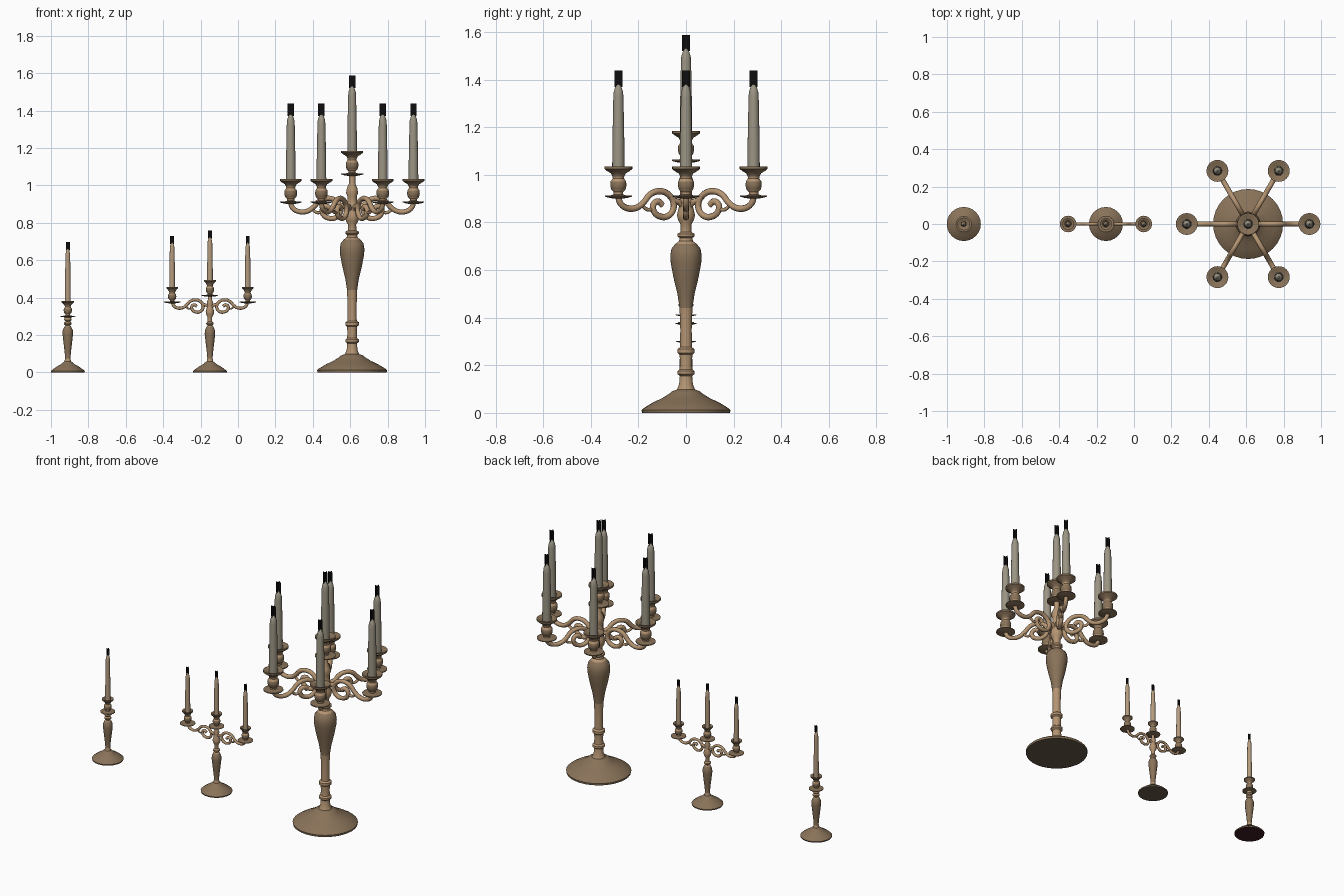
import bpy, bmesh, math
from mathutils import Vector

if "Cube" in bpy.data.objects:
    bpy.data.objects.remove(bpy.data.objects["Cube"])


def material(name, rgb):
    m = bpy.data.materials.new(name)
    m.diffuse_color = (*rgb, 1)
    m.use_nodes = True
    m.node_tree.nodes["Principled BSDF"].inputs["Base Color"].default_value = m.diffuse_color
    return m


BRONZE = material("dark bronze", (0.25, 0.17, 0.10))
BRASS = material("light bronze", (0.46, 0.30, 0.17))
GREY_WAX = material("grey wax", (0.33, 0.30, 0.23))
TAN_WAX = material("tan wax", (0.46, 0.33, 0.21))
BLACK = material("black wick", (0.004, 0.004, 0.004))
FELT = material("red felt", (0.05, 0.012, 0.016))
UNDER = material("dark underside", (0.13, 0.10, 0.06))


def finish(name, bm, mats, loc, smooth=True):
    me = bpy.data.meshes.new(name)
    bm.to_mesh(me)
    bm.free()
    for m in mats:
        me.materials.append(m)
    ob = bpy.data.objects.new(name, me)
    bpy.context.collection.objects.link(ob)
    ob.location = loc
    if smooth:
        bpy.context.view_layer.objects.active = ob
        ob.select_set(True)
        bpy.ops.object.shade_smooth_by_angle(angle=math.radians(40))
        ob.select_set(False)
    return ob


def lathe(name, profile, mats, loc, rule=None, sides=24):
    """Turn a (radius, height) profile about z; rule(centre, normal) picks the slot."""
    bm = bmesh.new()
    rings = []
    for r, z in profile:
        rings.append([bm.verts.new((r * math.cos(math.tau * i / sides),
                                    r * math.sin(math.tau * i / sides), z))
                      for i in range(sides)])
    for a, b in zip(rings, rings[1:]):
        for i in range(sides):
            j = (i + 1) % sides
            bm.faces.new((a[i], a[j], b[j], b[i]))
    bm.faces.new(rings[0][::-1])
    bm.faces.new(rings[-1])
    bm.normal_update()
    if rule:
        for f in bm.faces:
            f.material_index = rule(f.calc_center_median(), f.normal)
    return finish(name, bm, mats, loc)


def holder(prefix, loc, s, dish, rim, candle_h, wax, r_candle, flame):
    """Drip dish, cup, candle and crossed wick plates; s is the cup height."""
    cup = [(0.14, -0.04), (dish * 0.7, -0.01), (dish, 0.03), (dish, 0.07), (dish * 0.6, 0.06),
           (0.15, 0.10), (0.15, 0.17), (0.23, 0.25), (0.26, 0.38), (0.25, 0.52), (0.18, 0.62),
           (0.19, 0.68), (0.24, 0.78), (rim * 0.8, 0.85), (rim, 0.92), (rim, 1.0),
           (rim * 0.8, 0.99), (0.21, 0.90)]
    lathe(prefix + "_cup", [(r * s, z * s) for r, z in cup], [BRONZE, BRASS], loc,
          lambda c, n: 1 if 0.10 * s < c.z < 0.22 * s or 0.55 * s < c.z < 0.72 * s else 0)
    z0, h, r = s * 0.88, candle_h - s * 0.88, r_candle
    lathe(prefix + "_candle", [(r, z0), (r * 0.97, z0 + h * 0.3), (r * 0.82, z0 + h * 0.85),
                               (r * 0.76, z0 + h * 0.91), (r * 0.5, z0 + h * 0.97),
                               (r * 0.15, z0 + h)], [wax], loc, sides=16)
    # wick: two upright plates crossing on the candle axis
    w, fh = flame
    bm = bmesh.new()
    for a in (0, math.pi / 2):
        d = Vector((math.cos(a), math.sin(a), 0)) * w / 2
        zs = candle_h - fh * 0.15, candle_h + fh * 0.85
        bm.faces.new([bm.verts.new(p) for p in (
            -d + Vector((0, 0, zs[0])), d + Vector((0, 0, zs[0])),
            d + Vector((0, 0, zs[1])), -d + Vector((0, 0, zs[1])))])
    finish(prefix + "_wick", bm, [BLACK], loc, False)


# scroll path of one arm: (radial, height relative to drip dish)
SCROLL = [(0.33, 0.01), (0.318, -0.025), (0.285, -0.045), (0.24, -0.043), (0.205, -0.02),
          (0.175, 0.012), (0.135, 0.026), (0.09, 0.016), (0.063, -0.015), (0.062, -0.05),
          (0.088, -0.078), (0.125, -0.08), (0.155, -0.06), (0.158, -0.03), (0.135, -0.017),
          (0.115, -0.032)]
LINK = [(0.005, -0.05), (0.03, -0.022), (0.06, -0.012), (0.078, 0.005)]
LEAF = [(0.215, -0.03), (0.19, -0.05), (0.165, -0.052), (0.15, -0.06)]


def arm(name, loc, angle, s):
    cu = bpy.data.curves.new(name, "CURVE")
    cu.dimensions = "3D"
    cu.bevel_depth = 0.0135 * s
    cu.bevel_resolution = 2
    cu.resolution_u = 4
    cu.use_fill_caps = True
    for path in (SCROLL, LINK, LEAF):
        sp = cu.splines.new("BEZIER")
        sp.bezier_points.add(len(path) - 1)
        for i, (bp, (r, z)) in enumerate(zip(sp.bezier_points, path)):
            bp.co = (r * s, 0, z * s)
            bp.handle_left_type = bp.handle_right_type = "AUTO"
            bp.radius = 0.6 if path is LEAF else 1.0
    cu.materials.append(BRASS)
    ob = bpy.data.objects.new(name, cu)
    bpy.context.collection.objects.link(ob)
    ob.location = loc
    ob.rotation_euler.z = angle


# large six-armed candelabrum
X = 0.61
lathe("large_stem", [
    (0.185, 0), (0.187, 0.012), (0.178, 0.02), (0.14, 0.043), (0.10, 0.062), (0.068, 0.082),
    (0.06, 0.09), (0.038, 0.098), (0.029, 0.12), (0.026, 0.155), (0.036, 0.163), (0.036, 0.175),
    (0.027, 0.183), (0.025, 0.21), (0.027, 0.245), (0.036, 0.252), (0.036, 0.268), (0.025, 0.276),
    (0.024, 0.35), (0.027, 0.44), (0.036, 0.50), (0.053, 0.57), (0.064, 0.63), (0.066, 0.66),
    (0.061, 0.69), (0.045, 0.71), (0.029, 0.722), (0.027, 0.735), (0.036, 0.742), (0.036, 0.752),
    (0.023, 0.76), (0.022, 0.79), (0.033, 0.81), (0.038, 0.83), (0.034, 0.85), (0.028, 0.87),
    (0.034, 0.885), (0.026, 0.90), (0.025, 0.94), (0.032, 0.96), (0.028, 0.985), (0.017, 1.01),
    (0.017, 1.06)], [BRONZE, BRASS, UNDER], (X, 0, 0),
    lambda c, n: 2 if n.z < -0.9 and c.z < 0.01 else
    1 if 0.10 < c.z < 0.46 or c.z > 0.70 else 0, sides=32)
holder("large_centre", (X, 0, 1.055), 0.13, 0.46, 0.45, 0.475, GREY_WAX, 0.026, (0.034, 0.068))
for k in range(6):
    a = k * math.pi / 3
    arm(f"large_arm_{k}", (X, 0, 0.905), a, 1.0)
    holder(f"large_holder_{k}", (X + 0.328 * math.cos(a), 0.328 * math.sin(a), 0.905), 0.13,
           0.44, 0.45, 0.475, GREY_WAX, 0.026, (0.034, 0.068))

# shared lower part of the two small stands
FOOT = [(0.09, 0), (0.091, 0.007), (0.083, 0.014), (0.058, 0.032), (0.034, 0.045), (0.028, 0.052),
        (0.018, 0.058), (0.014, 0.075), (0.017, 0.11), (0.023, 0.16), (0.028, 0.205),
        (0.027, 0.225), (0.018, 0.245), (0.012, 0.25), (0.02, 0.258), (0.02, 0.265), (0.012, 0.272)]


def small_rule(c, n):
    return 2 if n.z < -0.9 and c.z < 0.01 else 1 if 0.055 < c.z < 0.09 or c.z > 0.235 else 0


# medium three-branched stand
X = -0.15
lathe("medium_stem", FOOT + [
    (0.012, 0.295), (0.02, 0.31), (0.023, 0.325), (0.017, 0.345), (0.013, 0.36), (0.017, 0.375),
    (0.01, 0.39), (0.01, 0.415)], [BRONZE, BRASS, UNDER], (X, 0, 0), small_rule)
holder("medium_centre", (X, 0, 0.408), 0.085, 0.52, 0.37, 0.315, TAN_WAX, 0.0155, (0.021, 0.043))
for side, a in (("right", 0), ("left", math.pi)):
    arm(f"medium_{side}_arm", (X, 0, 0.372), a, 0.61)
    holder(f"medium_{side}_holder", (X + 0.202 * math.cos(a), 0, 0.372), 0.085,
           0.52, 0.37, 0.322, TAN_WAX, 0.0155, (0.021, 0.043))

# single stick
X = -0.91
lathe("single_stem", FOOT + [(0.02, 0.28), (0.018, 0.29), (0.012, 0.305)],
      [BRONZE, BRASS, FELT], (X, 0, 0), small_rule)
holder("single", (X, 0, 0.297), 0.085, 0.5, 0.4, 0.365, TAN_WAX, 0.0155, (0.021, 0.043))
